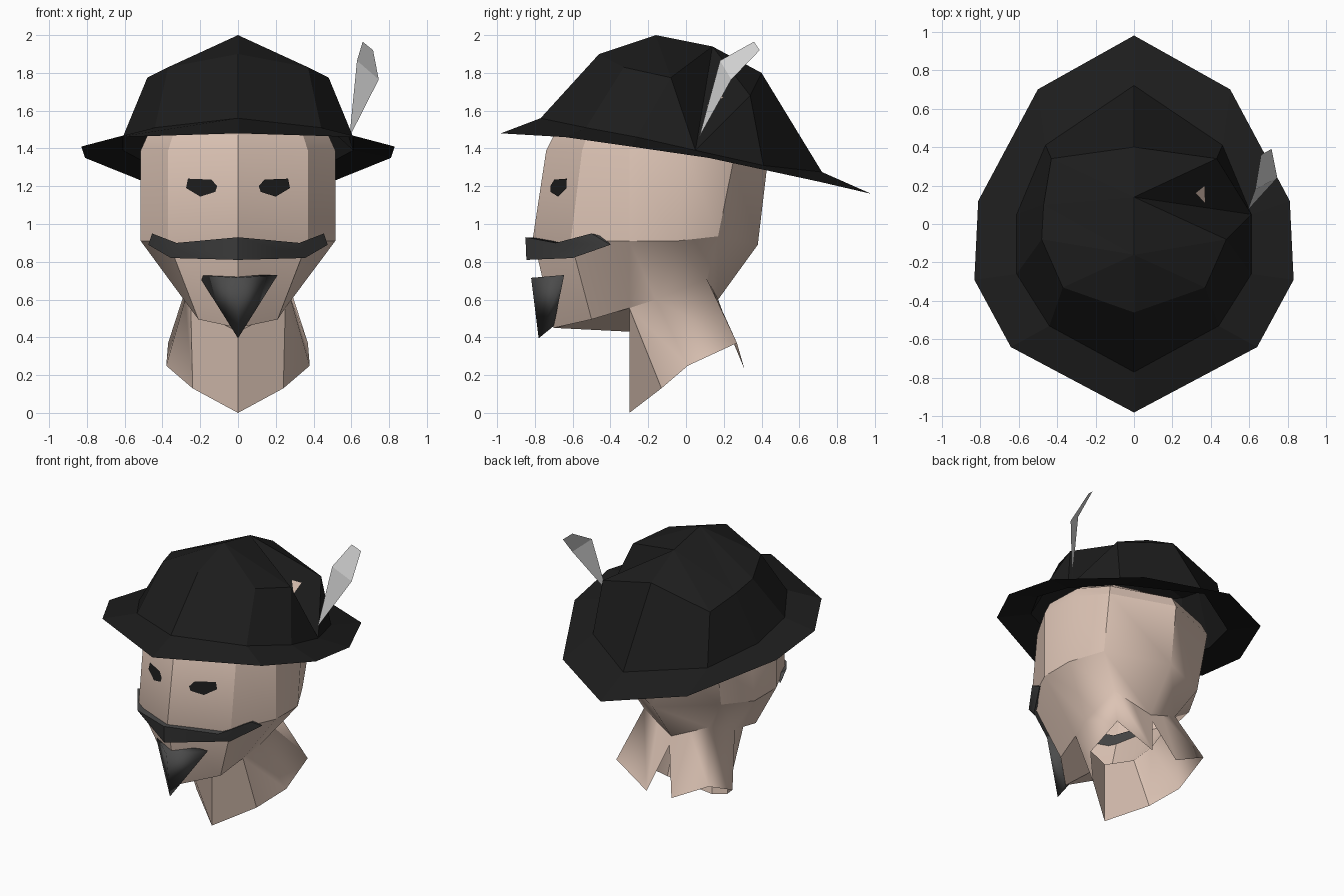
import bpy
import bmesh
import math

default_cube = bpy.data.objects.get("Cube")
if default_cube:
    bpy.data.objects.remove(default_cube, do_unlink=True)


def make_material(name, red, green, blue):
    material = bpy.data.materials.new(name)
    material.use_nodes = True
    colour = (red, green, blue, 1.0)
    material.diffuse_color = colour
    shader = material.node_tree.nodes["Principled BSDF"]
    shader.inputs["Base Color"].default_value = colour
    shader.inputs["Roughness"].default_value = 0.9
    return material


SKIN = make_material("skin", .72, .55, .46)
BLACK = make_material("black_felt", .012, .012, .012)
HAIR = make_material("dark_grey_hair", .07, .07, .07)
FEATHER = make_material("pale_grey_feather", .68, .68, .68)


def finish(name, bm, material, smooth_angle=None):
    """Turn a bmesh into a named object with one material."""
    bmesh.ops.remove_doubles(bm, verts=bm.verts, dist=.0005)
    bmesh.ops.recalc_face_normals(bm, faces=bm.faces)
    mesh = bpy.data.meshes.new(name)
    bm.to_mesh(mesh)
    bm.free()
    mesh.materials.append(material)
    part = bpy.data.objects.new(name, mesh)
    bpy.context.collection.objects.link(part)
    if smooth_angle:
        bpy.ops.object.select_all(action='DESELECT')
        part.select_set(True)
        bpy.context.view_layer.objects.active = part
        bpy.ops.object.shade_smooth_by_angle(angle=math.radians(smooth_angle))
    return part


def flip(points):
    return [(-x, y, z) for x, y, z in points]


def mirrored_ring(half):
    """Close a half outline, running front to back, across the middle plane."""
    return list(half) + flip(reversed(half[1:-1]))


def bridge(bm, rings):
    """Skin closed rings with matching point counts; return their vertices."""
    loops = [[bm.verts.new(point) for point in ring] for ring in rings]
    for upper, lower in zip(loops, loops[1:]):
        count = len(upper)
        for i in range(count):
            j = (i + 1) % count
            bm.faces.new((upper[i], upper[j], lower[j], lower[i]))
    return loops


def add_face(bm, points):
    bm.faces.new([bm.verts.new(point) for point in points])


def polygons(name, points, faces, material, smooth_angle=None):
    bm = bmesh.new()
    verts = [bm.verts.new(point) for point in points]
    for face in faces:
        bm.faces.new([verts[i] for i in face])
    return finish(name, bm, material, smooth_angle)


def shrink(half, factor, lift):
    """Copy a half outline, drawn in towards its middle and raised."""
    middle = (half[0][1] + half[-1][1]) / 2
    return [(x * factor, middle + (y - middle) * factor, z + lift)
            for x, y, z in half]


# Head: temple, cheek and jaw outlines, with an open neck below
temple = [(0, -.74, 1.39), (.37, -.55, 1.39), (.515, -.3, 1.39),
          (.515, 0, 1.38), (.42, .25, 1.33), (0, .43, 1.31)]
cheek = [(0, -.81, .93), (.37, -.61, .91), (.515, -.3, .91),
         (.515, -.05, .91), (.4, .17, .935), (0, .38, .89)]
jaw = [(0, -.7, .45), (.21, -.5, .495), (.25, -.3, .555),
       (.28, -.16, .6), (.26, .11, .71), (0, .17, .6)]
throat = [(0, -.3, .43), jaw[2], jaw[3], jaw[4], (.13, .14, .655), jaw[5]]
collar = [(0, -.3, 0), (.24, -.13, .13), (.38, .01, .25),
          (.37, .27, .37), (.1, .31, .23), (0, .19, .54)]


def build_head():
    bm = bmesh.new()
    skull = [shrink(temple, .6, .2), shrink(temple, .93, .08),
             temple, cheek, jaw]
    loops = bridge(bm, [mirrored_ring(half) for half in skull])
    bm.faces.new(loops[0])
    bridge(bm, [mirrored_ring(half) for half in (throat, collar)])
    under_chin = [jaw[0], jaw[1], jaw[2], throat[0]]
    add_face(bm, under_chin)
    add_face(bm, flip(under_chin))
    head = finish("head_and_neck", bm, SKIN, smooth_angle=25)
    # The nape and jaw hinge flow softly into the neck
    mesh = head.data
    for edge in mesh.edges:
        start, end = (mesh.vertices[i].co for i in edge.vertices)
        middle = (start + end) / 2
        if .3 < middle.z < .88 and middle.y > -.2:
            edge.use_edge_sharp = False


build_head()

# Hat: drooping brim, crown and a short ridge on top
brim_edge = [(0, -.98, 1.48), (.64, -.64, 1.46), (.83, -.29, 1.41),
             (.81, .12, 1.35), (.5, .7, 1.225), (0, .98, 1.16)]
crown_base = [(0, -.77, 1.56), (.44, -.53, 1.51), (.61, -.26, 1.46),
              (.61, .05, 1.39), (.46, .41, 1.31), (0, .72, 1.275)]
crown_top = [(0, -.46, 1.9), (.37, -.33, 1.83), (.48, -.08, 1.775),
             (.47, .1, 1.735), (.43, .34, 1.68), (0, .4, 1.8)]


def build_hat():
    bm = bmesh.new()
    rings = [mirrored_ring(h) for h in (brim_edge, crown_base, crown_top)]
    # On the feather side the crown is pressed in, down to its base
    dent = len(crown_top) // 2
    rings[-1][dent] = crown_base[dent]
    rim = bridge(bm, rings)[-1]
    front, back = bm.verts.new((0, -.16, 2)), bm.verts.new((0, .14, 1.94))
    # Each rim vertex meets the nearer end of the ridge
    count = len(rim)
    ends = [front if min(i, count - i) < dent else back for i in range(count)]
    for i in range(count):
        j = (i + 1) % count
        bm.faces.new((rim[i], rim[j], ends[j]))
        if ends[i] is not ends[j]:
            bm.faces.new((rim[i], ends[j], ends[i]))
    finish("hat", bm, BLACK)


build_hat()

# Small skin-coloured chip showing in the dent
polygons("crown_chip", [(.32, .16, 1.692), (.37, .2, 1.67), (.37, .11, 1.626)],
         [(0, 1, 2)], SKIN)

# Feather: a thin folded blade
polygons("feather",
         [(.59, .07, 1.46), (.745, .24, 1.765), (.63, .18, 1.865),
          (.715, .39, 1.92), (.66, .36, 1.965)],
         [(0, 1, 2), (2, 1, 3, 4)], FEATHER)

# Eyes: thin plates following the slope of the face
eye_outline = [(.11, 1.2), (.14, 1.235), (.265, 1.24),
               (.275, 1.19), (.2, 1.145), (.12, 1.17)]
for side, label in ((1, "left_eye"), (-1, "right_eye")):
    plate = [(side * x, -.776 + .527 * x + .13 * (z - 1.2), z)
             for x, z in eye_outline]
    polygons(label, plate, [range(len(plate))], BLACK)

# Moustache: triangular sections swept round the face to raised tips
middle_section = [(0, -.85, .93), (0, -.845, .81), (0, -.75, .925)]
bend_section = [(.325, -.69, .9), (.355, -.6, .82), (.31, -.58, .89)]
tip_section = [(.455, -.5, .95), (.475, -.4, .89), (.43, -.43, .93)]


def build_moustache():
    bm = bmesh.new()
    loops = bridge(bm, [flip(tip_section), flip(bend_section), middle_section,
                        bend_section, tip_section])
    bm.faces.new(loops[0])
    bm.faces.new(loops[-1])
    finish("moustache", bm, HAIR, smooth_angle=40)


build_moustache()

# Beard: a pointed wedge hanging from the lip and closing on the chin
polygons("beard",
         [(0, -.82, .715), (.21, -.645, .73), (-.21, -.645, .73),
          (0, -.78, .395), (0, -.7, .46)],
         [(0, 1, 3), (0, 3, 2), (1, 4, 3), (2, 3, 4), (0, 2, 1), (1, 2, 4)],
         HAIR, smooth_angle=100)
